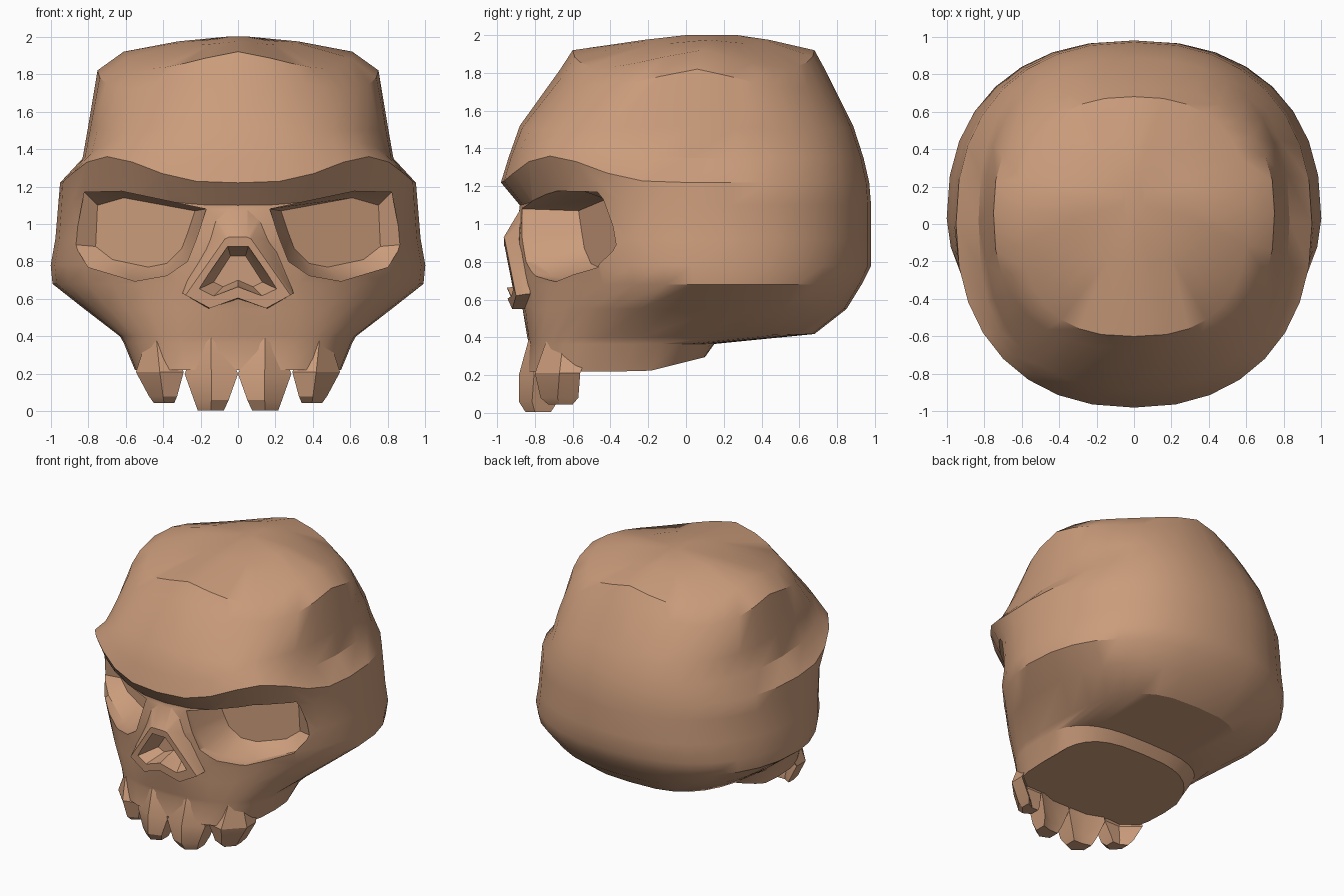
import bpy, bmesh, math
from mathutils import Vector

if "Cube" in bpy.data.objects:
    bpy.data.objects.remove(bpy.data.objects["Cube"])

bone = bpy.data.materials.new("bone_tan")
bone.diffuse_color = (0.60, 0.335, 0.20, 1)
bone.use_nodes = True
bone.node_tree.nodes["Principled BSDF"].inputs["Base Color"].default_value = bone.diffuse_color


def loft(name, rings):
    """Skin a list of equal-length point rings and cap both ends."""
    bm = bmesh.new()
    rows = [[bm.verts.new(p) for p in ring] for ring in rings]
    n = len(rows[0])
    for lo, hi in zip(rows, rows[1:]):
        for i in range(n):
            j = (i + 1) % n
            bm.faces.new((lo[i], lo[j], hi[j], hi[i]))
    bm.faces.new(rows[0][::-1])
    bm.faces.new(rows[-1])
    bmesh.ops.recalc_face_normals(bm, faces=bm.faces)
    mesh = bpy.data.meshes.new(name)
    bm.to_mesh(mesh)
    bm.free()
    mesh.materials.append(bone)
    ob = bpy.data.objects.new(name, mesh)
    bpy.context.collection.objects.link(ob)
    return ob


def combine(target, other, operation):
    """Apply a boolean and discard the helper."""
    mod = target.modifiers.new("bool", 'BOOLEAN')
    mod.operation, mod.solver, mod.object = operation, 'EXACT', other
    bpy.context.view_layer.objects.active = target
    bpy.ops.object.modifier_apply(modifier=mod.name)
    bpy.data.objects.remove(other)


def smooth(ob, degrees):
    bpy.ops.object.select_all(action='DESELECT')
    ob.select_set(True)
    bpy.context.view_layer.objects.active = ob
    bpy.ops.object.shade_smooth_by_angle(angle=math.radians(degrees))


def skull_ring(z, a, front, back, yc, nf, nb, bump=0.0, tilt=0.0, drop=0.0, count=32):
    """Horizontal section: front and back half superellipses. bump lifts the
    front corners, tilt lifts the rear, drop lowers all four corners."""
    pts = []
    for k in range(count):
        t = 2 * math.pi * k / count
        c, s = math.cos(t), math.sin(t)
        if abs(c) < 1e-6:
            c = 0.0
        if abs(s) < 1e-6:
            s = 0.0
        n = nf if s < 0 else nb
        x = a * math.copysign(abs(c) ** (2 / n), c)
        r = abs(s) ** (2 / n)
        y = yc - (yc - front) * r if s < 0 else yc + (back - yc) * r
        corner = abs(math.sin(2 * t))
        lift = (bump * corner ** 3 if s < 0 else 0) - drop * corner
        pts.append(Vector((x, y, z + lift + tilt * max(0, y + 0.2))))
    return pts


# Skull: palate, jaw, cheeks, brow and cranium in one loft
sections = [
    # z, half width, front, back, widest y, front power, back power, bump, tilt, drop
    (0.22, 0.55, -0.85, 0.10, -0.33, 2.8, 3.0, 0, 0.25),
    (0.365, 0.61, -0.83, 0.15, -0.28, 2.8, 3.0, 0, 0),
    (0.40, 0.63, -0.84, 0.68, -0.25, 2.7, 3.0, 0, 0.02),
    (0.55, 0.825, -0.865, 0.85, -0.08, 2.1, 2.6),
    (0.68, 0.99, -0.90, 0.93, 0.04, 1.75, 2.35),
    (0.78, 1.00, -0.90, 0.98, 0.03, 1.8, 2.3),
    (0.92, 0.975, -0.90, 0.98, 0.02, 1.9, 2.3),
    (1.10, 0.96, -0.88, 0.98, 0.0, 2.0, 2.3, 0.05),
    (1.22, 0.95, -0.98, 0.97, 0.0, 2.25, 2.3, 0.14),
    (1.35, 0.83, -0.94, 0.94, 0.02, 2.5, 2.5, 0.09),
    (1.52, 0.80, -0.88, 0.885, 0.04, 2.5, 2.45, 0, 0, 0.02),
    (1.82, 0.75, -0.665, 0.735, 0.06, 2.5, 2.4, 0, 0, 0.10),
    (1.92, 0.61, -0.60, 0.68, 0.08, 2.6, 2.4, 0, 0, 0.09),
    (1.975, 0.32, -0.22, 0.44, 0.12, 2.4, 2.2, 0, 0, 0.02),
    (2.0, 0.06, 0.0, 0.27, 0.13, 2.2, 2.1),
]
skull = loft("skull", [skull_ring(*s) for s in sections])


def mirrored(half):
    """Close a half outline of (x, y, z) points across x = 0."""
    return half + [(-x, y, z) for x, y, z in reversed(half) if x > 0]


# Nose bone: raised bridge and flared rim
nose = loft("nose", [
    mirrored([(0.10, -0.70, 1.10), (0.17, -0.72, 1.08), (0.31, -0.70, 0.64),
              (0.17, -0.70, 0.56), (0, -0.70, 0.61)]),
    mirrored([(0.05, -0.87, 1.09), (0.14, -0.84, 1.06), (0.295, -0.84, 0.63),
              (0.16, -0.84, 0.55), (0, -0.86, 0.60)]),
    mirrored([(0.05, -0.965, 0.93), (0.07, -0.96, 0.92), (0.28, -0.90, 0.62),
              (0.15, -0.92, 0.55), (0, -0.945, 0.605)]),
])
combine(skull, nose, 'UNION')

# Nose cavity
rim = [(0.055, 0.88), (0.215, 0.65), (0.13, 0.615), (0, 0.665)]
deep = [(0.04, 0.83), (0.13, 0.69), (0.08, 0.665), (0, 0.70)]
cavity = loft("nose_cutter", [
    mirrored([(x, -1.2, z) for x, z in rim]),
    mirrored([(x, -0.93, z) for x, z in rim]),
    mirrored([(x, -0.78, z) for x, z in deep])])
combine(skull, cavity, 'DIFFERENCE')

# Eye sockets: tapered recess following the slant of the face
eye_rim = [(0.17, 1.08), (0.62, 1.175), (0.82, 1.17), (0.875, 0.89), (0.80, 0.77),
           (0.55, 0.695), (0.38, 0.725), (0.27, 0.80), (0.215, 0.94)]
eye_back = [(0.23, 1.07), (0.61, 1.14), (0.75, 1.10), (0.76, 0.88), (0.67, 0.81),
            (0.48, 0.77), (0.38, 0.79), (0.30, 0.87), (0.27, 0.95)]
for side in (-1, 1):
    socket = loft("socket_cutter", [
        [(side * x, -1.3, z) for x, z in eye_rim],
        [(side * x, -0.86 + 0.68 * (x - 0.16), z) for x, z in eye_rim],
        [(side * x, -0.56 + 0.44 * (x - 0.25), z) for x, z in eye_back]])
    combine(skull, socket, 'DIFFERENCE')
smooth(skull, 30)


def tooth_ring(x0, x1, y0, y1, z, skew=0.0):
    """Six-sided tooth section; skew pushes the outer side back."""
    xm = (x0 + x1) / 2
    return [(x0, y0 + 0.03, z), (xm, y0, z), (x1, y0 + 0.03 + skew, z),
            (x1, y1 + skew, z), (xm, y1, z), (x0, y1, z)]


# Teeth: root ridge, wide crown, narrow tip
for side, label in ((-1, "left"), (1, "right")):
    front = [tooth_ring(0.09, 0.20, -0.83, -0.65, 0.40),
             tooth_ring(0.0, 0.285, -0.885, -0.70, 0.20, 0.05),
             tooth_ring(0.05, 0.235, -0.885, -0.72, 0.06, 0.04),
             tooth_ring(0.075, 0.215, -0.85, -0.735, 0.005, 0.02)]
    corner = [tooth_ring(0.38, 0.49, -0.74, -0.56, 0.38, 0.06),
              tooth_ring(0.29, 0.545, -0.80, -0.66, 0.21, 0.10),
              tooth_ring(0.325, 0.475, -0.77, -0.63, 0.08, 0.06),
              tooth_ring(0.34, 0.45, -0.73, -0.63, 0.045, 0.03)]
    for part, rings in (("front", front), ("corner", corner)):
        ob = loft(f"{part}_tooth_{label}",
                  [[(side * x, y, z) for x, y, z in r] for r in rings])
        smooth(ob, 25)
